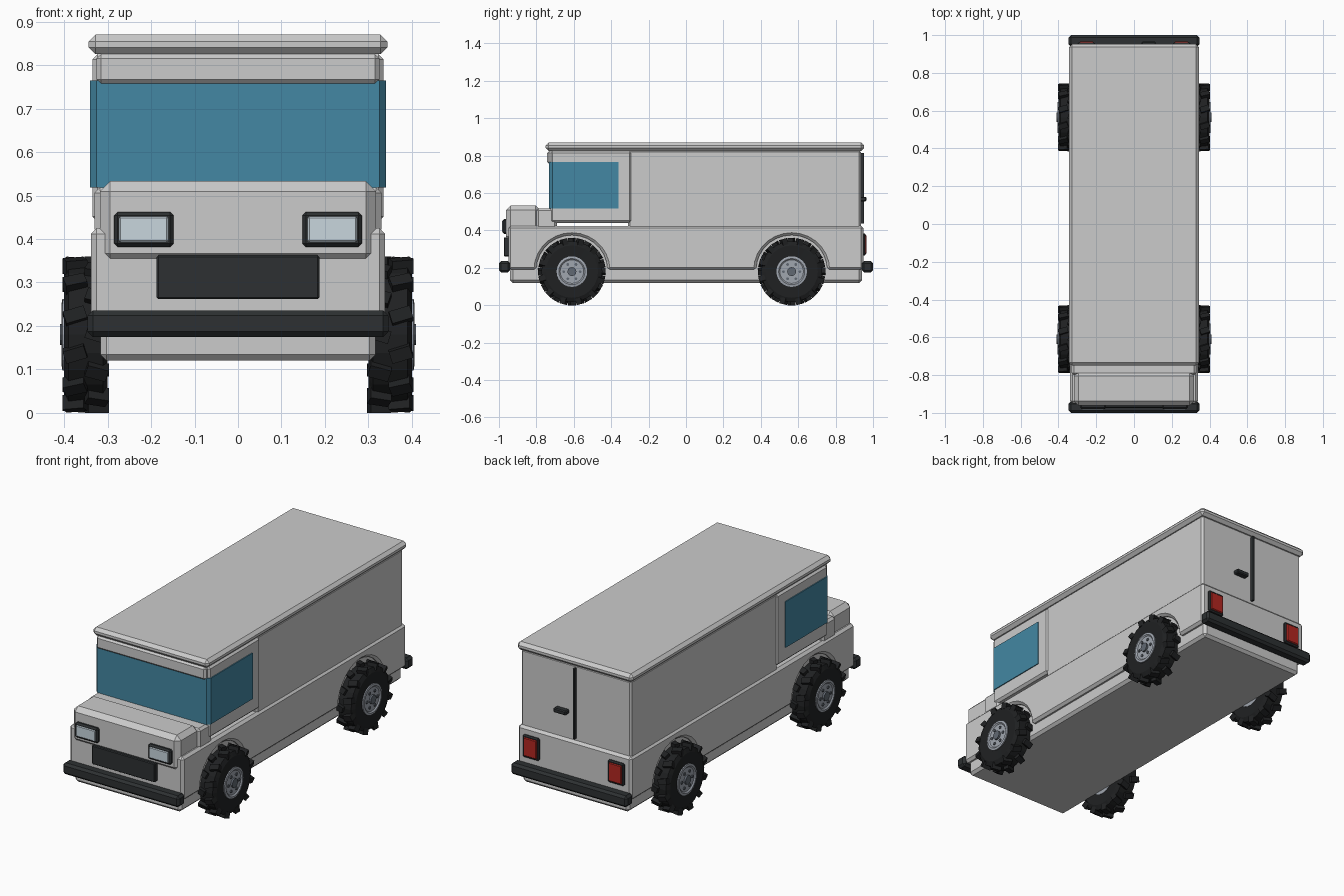
import bpy, bmesh
from math import pi, cos, sin
from mathutils import Matrix, Vector

if "Cube" in bpy.data.objects:
    bpy.data.objects.remove(bpy.data.objects["Cube"])


def material(name, r, g, b):
    m = bpy.data.materials.new(name)
    m.diffuse_color = (r, g, b, 1)
    m.use_nodes = True
    m.node_tree.nodes["Principled BSDF"].inputs["Base Color"].default_value = m.diffuse_color
    return m


GLASS = material("glass", 0.056, 0.242, 0.366)
BLACK = material("black_trim", 0.026, 0.03, 0.032)
RUBBER = material("rubber", 0.014, 0.015, 0.016)
RED = material("red_lens", 0.45, 0.02, 0.015)
LENS = material("clear_lens", 0.58, 0.67, 0.73)
METAL = material("wheel_metal", 0.35, 0.38, 0.43)
DARK_METAL = material("hub_metal", 0.12, 0.14, 0.17)


def finish(name, bm, mat=None, bevel=0):
    bmesh.ops.recalc_face_normals(bm, faces=bm.faces)
    me = bpy.data.meshes.new(name)
    bm.to_mesh(me)
    bm.free()
    ob = bpy.data.objects.new(name, me)
    bpy.context.collection.objects.link(ob)
    if mat:
        me.materials.append(mat)
    if bevel:
        mod = ob.modifiers.new("edge_chamfer", 'BEVEL')
        mod.width = bevel
        mod.segments = 1
        mod.limit_method = 'ANGLE'
        mod.angle_limit = pi / 4
    return ob


def box(name, x, y, z, mat=None, bevel=0):
    """Box from (min, max) ranges."""
    size = [r[1] - r[0] for r in (x, y, z)]
    mid = [(r[1] + r[0]) / 2 for r in (x, y, z)]
    bm = bmesh.new()
    bmesh.ops.create_cube(bm, size=1, matrix=Matrix.Translation(mid) @ Matrix.Diagonal((*size, 1)))
    return finish(name, bm, mat, bevel)


def prism(name, points, direction, mat=None, bevel=0):
    """Closed outline of 3D points extruded along a direction."""
    bm = bmesh.new()
    f = bm.faces.new([bm.verts.new(p) for p in points])
    ext = bmesh.ops.extrude_face_region(bm, geom=[f])["geom"]
    bmesh.ops.translate(bm, vec=Vector(direction), verts=[v for v in ext if isinstance(v, bmesh.types.BMVert)])
    return finish(name, bm, mat, bevel)


FRONT_Y, REAR_Y, R = -0.61, 0.565, 0.18

# Lower body: arched side shell around a narrower floor box
outline = [(-0.95, 0.19)]
for cy in (FRONT_Y, REAR_Y):
    outline += [(cy - 0.19 * cos(pi * i / 14), 0.19 + 0.185 * sin(pi * i / 14)) for i in range(15)]
outline += [(0.948, 0.19), (0.948, 0.425), (-0.95, 0.425)]
prism("lower_body", [(-0.338, y, z) for y, z in outline], (0.676, 0, 0), None, 0.013)
box("floor_box", (-0.316, 0.316), (-0.94, 0.94), (0.12, 0.41), None, 0.014)

# Cargo box, cab and roof
box("cargo_body", (-0.328, 0.328), (-0.31, 0.935), (0.41, 0.83), None, 0.01)
box("cab", (-0.335, 0.335), (-0.725, -0.29), (0.44, 0.825), None, 0.012)
box("cab_header", (-0.325, 0.325), (-0.742, -0.69), (0.757, 0.825), None, 0.01)
box("roof", (-0.344, 0.344), (-0.75, 0.952), (0.825, 0.87), None, 0.016)

# Wraparound cab glazing
plan = [(-0.34, -0.36), (-0.34, -0.715), (-0.325, -0.733), (0.325, -0.733), (0.34, -0.715), (0.34, -0.36)]
prism("cab_windows", [(x, y, 0.518) for x, y in plan], (0, 0, 0.247), GLASS)

# Hood and cowl
box("hood", (-0.318, 0.318), (-0.962, -0.78), (0.343, 0.533), None, 0.024)
box("cowl", (-0.33, 0.33), (-0.8, -0.69), (0.41, 0.518), None, 0.012)

# Bumpers and grille
box("front_bumper", (-0.346, 0.346), (-1.0, -0.94), (0.175, 0.236), BLACK, 0.012)
box("rear_bumper", (-0.346, 0.346), (0.94, 1.0), (0.175, 0.236), BLACK, 0.012)
box("grille", (-0.187, 0.187), (-0.974, -0.94), (0.262, 0.363), BLACK, 0.004)

# Headlights and tail lights
for side, s in (("left", -1), ("right", 1)):
    def span(a, b):
        return tuple(sorted((s * a, s * b)))
    box(side + "_headlight_frame", span(0.148, 0.285), (-0.98, -0.95), (0.382, 0.462), BLACK, 0.008)
    box(side + "_headlight", span(0.16, 0.274), (-0.985, -0.96), (0.392, 0.452), LENS, 0.004)
    box(side + "_tail_light_frame", span(0.205, 0.3), (0.935, 0.96), (0.265, 0.385), BLACK, 0.006)
    box(side + "_tail_light", span(0.214, 0.291), (0.945, 0.965), (0.275, 0.375), RED, 0.004)

# Rear doors: seam and handle
box("rear_door_seam", (-0.005, 0.005), (0.93, 0.953), (0.438, 0.815), BLACK)
box("rear_door_handle", (0.04, 0.115), (0.93, 0.965), (0.556, 0.58), BLACK, 0.005)


def lathe(name, profile, sides, mat, place):
    """Spin a closed (x, radius) profile around the x axis."""
    bm = bmesh.new()
    rings = [[bm.verts.new((x, r * cos(2 * pi * i / sides), r * sin(2 * pi * i / sides)))
              for x, r in profile] for i in range(sides)]
    n = len(profile)
    for i in range(sides):
        a, b = rings[i], rings[(i + 1) % sides]
        for j in range(n):
            bm.faces.new((a[j], a[(j + 1) % n], b[(j + 1) % n], b[j]))
    ob = finish(name, bm, mat)
    ob.matrix_world = place
    return ob


def disc(bm, x0, x1, radius, sides, y=0, z=0):
    m = Matrix.Translation(((x0 + x1) / 2, y, z)) @ Matrix.Rotation(pi / 2, 4, 'Y')
    bmesh.ops.create_cone(bm, cap_ends=True, segments=sides, radius1=radius, radius2=radius,
                          depth=x1 - x0, matrix=m)


def wheel(name, s, cy):
    turn = Matrix.Rotation(0 if s > 0 else pi, 4, 'Z')
    place = Matrix.Translation((s * 0.35, cy, R)) @ turn
    # Tyre carcass
    lathe(name + "_tyre", [(-0.048, 0.078), (-0.05, 0.14), (-0.04, 0.163), (0.04, 0.163),
                           (0.05, 0.14), (0.048, 0.078)], 24, RUBBER, place)
    # Staggered tread lugs, angled on each half
    bm = bmesh.new()
    for i in range(24):
        half = 1 if i % 2 else -1
        m = (Matrix.Rotation(2 * pi * i / 24, 4, 'X') @ Matrix.Translation((half * 0.025, 0, 0.163))
             @ Matrix.Rotation(half * 0.3, 4, 'Z') @ Matrix.Diagonal((0.05, 0.03, 0.034, 1)))
        bmesh.ops.create_cube(bm, size=1, matrix=m)
    finish(name + "_tread", bm, RUBBER).matrix_world = place
    # Dished rim
    lathe(name + "_rim", [(-0.05, 0.06), (-0.05, 0.082), (0.054, 0.082), (0.056, 0.07), (0.05, 0.063)],
          24, METAL, place)
    bm = bmesh.new()
    disc(bm, -0.045, 0.05, 0.066, 24)
    finish(name + "_rim_face", bm, METAL).matrix_world = place
    # Hub cap and bolts
    bm = bmesh.new()
    disc(bm, 0.045, 0.06, 0.024, 12)
    for i in range(6):
        a = 2 * pi * i / 6
        disc(bm, 0.045, 0.055, 0.008, 6, 0.044 * cos(a), 0.044 * sin(a))
    finish(name + "_hub", bm, DARK_METAL).matrix_world = place


for end, cy in (("front", FRONT_Y), ("rear", REAR_Y)):
    wheel(end + "_right_wheel", 1, cy)
    wheel(end + "_left_wheel", -1, cy)
